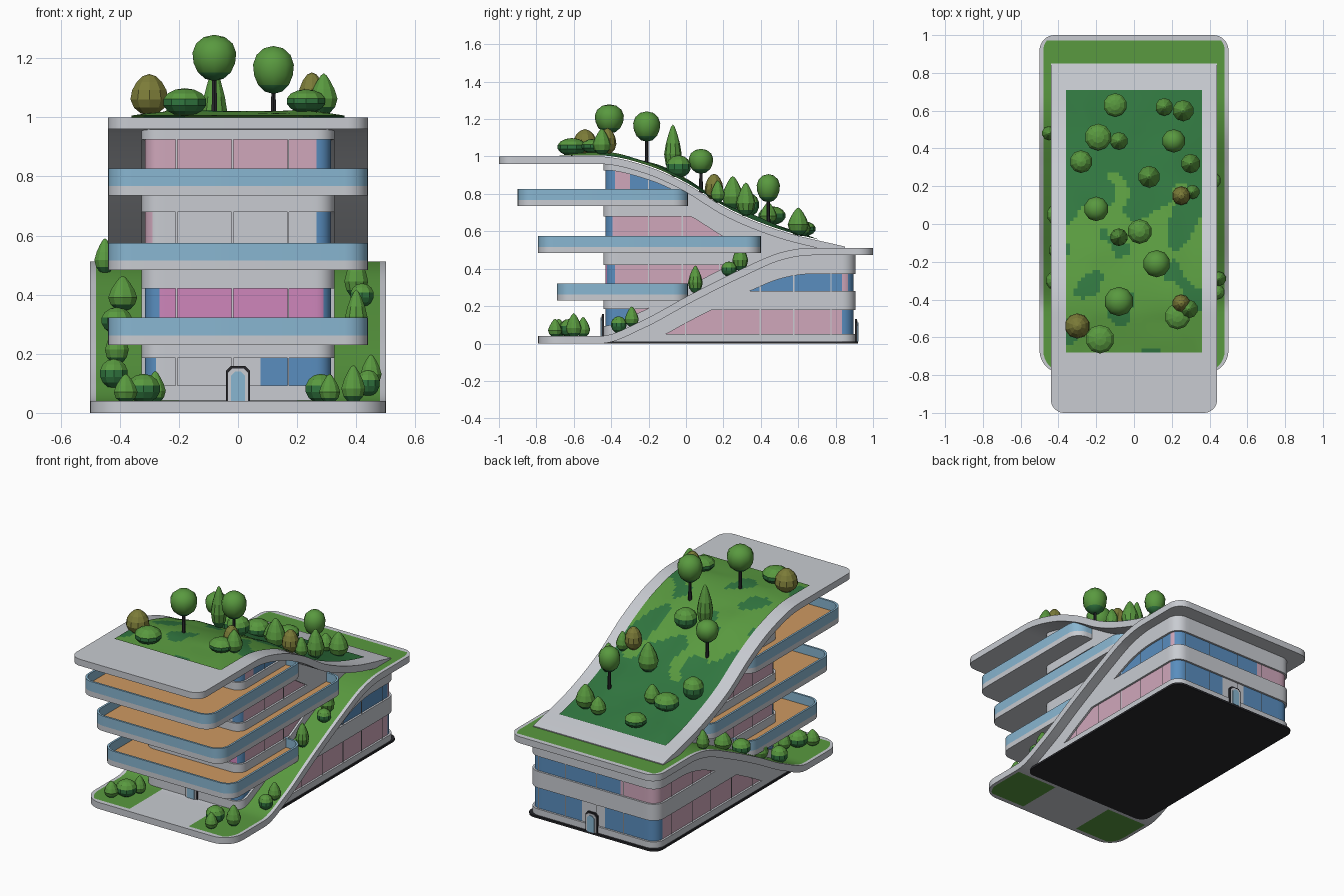
import bpy, bmesh, math
from mathutils import Vector, Matrix, noise

if "Cube" in bpy.data.objects:
    bpy.data.objects.remove(bpy.data.objects["Cube"])

COLOURS = {
    "concrete": (.58, .6, .64), "charcoal": (.02, .02, .024), "window_blue": (.1, .27, .52),
    "rail_blue": (.25, .47, .64), "pink_glass": (.63, .39, .5), "magenta_glass": (.62, .24, .5),
    "timber": (.62, .32, .12), "grass": (.1, .32, .05), "dark_green": (.03, .18, .05),
    "olive": (.2, .2, .04)}
MATS = {}
for key, rgb in COLOURS.items():
    m = bpy.data.materials.new(key)
    m.use_nodes = True
    m.diffuse_color = (*rgb, 1)
    m.node_tree.nodes["Principled BSDF"].inputs["Base Color"].default_value = (*rgb, 1)
    MATS[key] = m


def finish(name, bm, mats, smooth=True, closed=True):
    bmesh.ops.remove_doubles(bm, verts=bm.verts, dist=.00005)
    if closed:
        bmesh.ops.recalc_face_normals(bm, faces=bm.faces)
    me = bpy.data.meshes.new(name)
    bm.to_mesh(me)
    bm.free()
    ob = bpy.data.objects.new(name, me)
    bpy.context.collection.objects.link(ob)
    for k in mats:
        me.materials.append(MATS[k])
    if smooth:
        bpy.ops.object.select_all(action='DESELECT')
        ob.select_set(True)
        bpy.context.view_layer.objects.active = ob
        bpy.ops.object.shade_smooth_by_angle(angle=math.radians(35))


def quad(bm, pts, mat=0):
    f = bm.faces.new([bm.verts.new(p) for p in pts])
    f.material_index = mat


def curve(pts):
    """Smooth height profile through (y, z) points."""
    s = [(b[1] - a[1]) / (b[0] - a[0]) for a, b in zip(pts, pts[1:])]
    t = [s[0]] + [0 if a * b == 0 else (a + b) / 2 for a, b in zip(s, s[1:])] + [s[-1]]

    def f(y):
        y = min(max(y, pts[0][0]), pts[-1][0])
        i = next(i for i in range(len(s)) if y <= pts[i + 1][0])
        h = pts[i + 1][0] - pts[i][0]
        u = (y - pts[i][0]) / h
        return ((2*u**3 - 3*u*u + 1) * pts[i][1] + (u**3 - 2*u*u + u) * h * t[i]
                + (3*u*u - 2*u**3) * pts[i + 1][1] + (u**3 - u*u) * h * t[i + 1])
    return f


roof = curve([(-1, 1), (-.47, 1), (-.2, .945), (0, .855), (.23, .715), (.5, .605), (.85, .518)])
ramp = curve([(-.79, .04), (-.46, .04), (-.25, .115), (.02, .26), (.29, .395), (.5, .485),
              (.68, .512), (1, .512)])


def ribbon(name, f, y0, y1, hw, r0, r1, columns, green):
    """Curved slab with rounded plan corners that follows a height profile."""
    arc = [1 - math.cos(math.radians(a)) for a in range(0, 90, 10)]
    n = round((y1 - y0 - r0 - r1) / .025)
    ys = [y0 + r0 * a for a in arc] + [y1 - r1 * a for a in arc]
    ys += [y0 + r0 + (y1 - y0 - r0 - r1) * i / n for i in range(n + 1)]
    ys = sorted({round(y, 5) for y in ys})
    rows = []
    for y in ys:
        w = hw
        for d, r in ((y - y0, r0), (y1 - y, r1)):
            if d < r:
                w = min(w, hw - r + math.sqrt(max(0, r * r - (r - d) ** 2)))
        slope = (f(y + .005) - f(y - .005)) / .01
        k = .04 / math.hypot(1, slope)
        rows.append([((x, y, f(y)), (x, y + k * slope, f(y) - k)) for x in columns(w)])
    bm = bmesh.new()
    for ya, yb, a, b in zip(ys, ys[1:], rows, rows[1:]):
        for j in range(len(a) - 1):
            for side in (0, 1):
                quad(bm, [a[j][side], a[j+1][side], b[j+1][side], b[j][side]],
                     int(green(j, (ya + yb) / 2, side)))
        for j in (0, -1):
            quad(bm, [a[j][0], b[j][0], b[j][1], a[j][1]])
    for row in (rows[0], rows[-1]):
        for p, q in zip(row, row[1:]):
            quad(bm, [p[0], q[0], q[1], p[1]])
    finish(name, bm, ["concrete", "grass"])


# Sweeping roof and the planted ramp below it
ribbon("roof_slab", roof, -1, .85, .44, .07, 0, lambda w: (-w, w), lambda j, y, s: False)
ribbon("planted_ramp", ramp, -.79, 1, .5, .12, .08,
       lambda w: (-w, .02 - w, -.2, .2, w - .02, w),
       lambda j, y, s: -.765 < y < .975 and (j in (1, 3) or j == 2 and y > -.2)
       and (s == 0 or y < -.48))


# Rolling meadow on the roof, with two greens
def meadow_z(x, y):
    edge = min(1, (.36 - abs(x)) / .15, (y + .68) / .2, (.71 - y) / .2)
    return roof(y) + .006 + max(0, edge) * (.016 + .02 * noise.noise(Vector((x * 5, y * 4, 1))))


bm = bmesh.new()
NX, NY = 36, 70
for i in range(NX):
    for j in range(NY):
        c = [(-.36 + .72 * (i + a) / NX, -.68 + 1.39 * (j + b) / NY)
             for a, b in ((0, 0), (1, 0), (1, 1), (0, 1))]
        x, y = c[0]
        bias = max(-.04, min(.8, 2 * (y + .03)))
        dark = noise.noise(Vector((x * 6, y * 6, 4))) + bias > .15
        quad(bm, [(*p, meadow_z(*p)) for p in c], int(dark))
finish("roof_meadow", bm, ["grass", "dark_green"], closed=False)


def u_path(hw, y_open, y_end, r):
    """U-shaped wall line as (x, y, normal x, normal y)."""
    d = 1 if y_end > y_open else -1
    n = round(abs(y_end - y_open - d * r) / .02)
    half = [(-hw, y_open + (y_end - d * r - y_open) * i / n, -1, 0) for i in range(n)]
    for a in range(0, 91, 15):
        c, s = math.cos(math.radians(a)), math.sin(math.radians(a))
        half.append((r - hw - r * c, y_end - d * r + d * r * s, -c, d * s))
    half += [((r - hw) * (1 - i / 14), y_end, 0, d) for i in range(1, 15)]
    return half + [(-x, y, -nx, ny) for x, y, nx, ny in half[-2::-1]]


def wall(name, path, floors, top, sill, colour):
    """Bands of concrete and recessed glass, trimmed by the slabs above and below."""
    bm = bmesh.new()

    def piece(a, b, za, zb, out, mat):
        if max(za[1] - za[0], zb[1] - zb[0]) < .001:
            return
        ca, cb = [[(p[0] + p[2] * o, p[1] + p[3] * o, z[k]) for o, k in
                   ((out, 0), (out, 1), (-.03, 1), (-.03, 0))] for p, z in ((a, za), (b, zb))]
        for k in range(4):
            quad(bm, [ca[k], ca[k - 1], cb[k - 1], cb[k]], mat)

    for level, (z0, z1, z2, cap) in enumerate(floors):
        def limits(p):
            r = top(p[1]) - .03
            low = min(max(z0, sill(p[1])), z2, r)
            g = max(low, min(z1, top(p[1]) - cap))
            return (min(z0, r), low), (low, g), (g, max(g, min(z2, r)))
        for a, b in zip(path, path[1:]):
            la, lb = limits(a), limits(b)
            mid = [(u + v) / 2 for u, v in zip(a, b)]
            piece(a, b, la[0], lb[0], .012, 0)
            piece(a, b, la[1], lb[1], 0, colour(level, *mid))
            piece(a, b, la[2], lb[2], .012, 0)
            # slim mullion where a straight wall crosses a module line
            s = 1 if abs(a[2]) > .9 else 0
            crossing = math.floor(a[s] / .19 + .01) != math.floor(b[s] / .19 + .01)
            if crossing and max(abs(a[2]), abs(a[3])) > .99:
                t = Vector((-a[3], a[2])) * .003
                left, right = ((a[0] + q * t.x, a[1] + q * t.y, a[2], a[3]) for q in (-1, 1))
                piece(left, right, la[1], la[1], .007, 0)
    finish(name, bm, ["concrete", "window_blue", "pink_glass", "magenta_glass"])


def tower_colour(level, x, y, nx, ny):
    front = ny < -.9
    if level == 1:
        return (1 if x > .07 or x < -.28 else 0) if front else 1 if y < -.3 else 2
    if level == 2:
        return (1 if x < -.265 else 3) if front else 1 if y < -.385 else 2
    if level == 3:
        return (0 if x < .26 else 1) if front else 1 if x > 0 and y < -.39 else 2
    return (2 if x < .26 else 1) if front else 1 if x > 0 and not -.38 < y < -.3 else 2


def podium_colour(level, x, y, nx, ny):
    if ny > .5:
        return 0 if level == 1 and abs(x) < .08 else 2 if level == 2 and x < -.18 else 1
    if level == 1:
        return 1 if y > .84 else 2
    return 1 if x > 0 and y < .83 else 2


wall("upper_walls", u_path(.315, .84, -.43, .05),
     [(.02, .02, .09, .1), (.09, .185, .32, .16), (.32, .42, .57, .16),
      (.57, .68, .82, .16), (.82, .925, .98, .07)],
     roof, lambda y: ramp(y) + .05, tower_colour)
wall("podium_walls", u_path(.425, -.42, .895, .06),
     [(.01, .01, .05, .1), (.05, .18, .28, .14), (.28, .405, .49, .14)],
     ramp, lambda y: -1, podium_colour)


def rounded(x, y0, y1, r):
    pts = []
    for cx, cy, a0 in ((x-r, y1-r, 0), (r-x, y1-r, 90), (r-x, y0+r, 180), (x-r, y0+r, 270)):
        for a in range(a0, a0 + 91, 15):
            pts.append((cx + r * math.cos(math.radians(a)), cy + r * math.sin(math.radians(a))))
    return pts


def prism(name, outline, z0, z1, mat, inner=None):
    """Extruded outline; with an inner outline it becomes a ring."""
    bm = bmesh.new()
    for i in range(len(outline)):
        for loop in [outline] + ([inner] if inner else []):
            quad(bm, [(*loop[i - 1], z0), (*loop[i], z0), (*loop[i], z1), (*loop[i - 1], z1)])
        if inner:
            for z in (z0, z1):
                quad(bm, [(*p, z) for p in (outline[i - 1], outline[i], inner[i], inner[i - 1])])
    if not inner:
        for z in (z0, z1):
            quad(bm, [(*p, z) for p in outline])
    finish(name, bm, [mat])


# Base plate and the three balconies
prism("base_plate", rounded(.445, -.45, .92, .06), 0, .012, "charcoal")
for i, (y0, y1, z) in enumerate(((-.69, .01, .23), (-.79, .4, .483), (-.9, .01, .735)), 1):
    prism(f"balcony_slab_{i}", rounded(.44, y0, y1, .08), z, z + .032, "concrete")
    prism(f"balcony_floor_{i}", rounded(.425, y0 + .015, y1 - .015, .07), z + .032, z + .038, "timber")
    prism(f"balcony_rail_{i}", rounded(.44, y0, y1, .08), z + .032, z + .092, "rail_blue",
          rounded(.428, y0 + .012, y1 - .012, .07))

# Doors: dark frame with clipped corners, inner surround and a pale leaf
for name, y, out, z in (("front_door", -.438, -1, .04), ("back_door", .903, 1, .012)):
    for part, w, h, d, mat in (("frame", .04, .118, .012, "charcoal"),
                               ("surround", .034, .11, .015, "concrete"),
                               ("leaf", .024, .1, .019, "rail_blue")):
        bm = bmesh.new()
        arch = ((w, 0), (w, h - .015), (w - .015, h), (.015 - w, h), (-w, h - .015), (-w, 0))
        face = bm.faces.new([bm.verts.new((x, y, z + k)) for x, k in arch])
        ext = bmesh.ops.extrude_face_region(bm, geom=[face])
        bmesh.ops.translate(bm, vec=(0, out * d, 0),
                            verts=[v for v in ext["geom"] if isinstance(v, bmesh.types.BMVert)])
        finish(f"{name}_{part}", bm, [mat], smooth=False)


def plant(name, ground, kind, x, y, r, h):
    """Low-poly plant of radius r and height h, rooted on the ground function."""
    bm = bmesh.new()
    bmesh.ops.create_uvsphere(bm, u_segments=10, v_segments=7, radius=1)
    trunk = h * .42 if kind == "tree" else 0
    shade = {"tree": -.45, "cone": -.45, "bush": .35, "olive": -2}[kind]
    for f in bm.faces:
        f.material_index = int(f.calc_center_median().z < shade)
    taper = {"tree": .12, "cone": -.45, "bush": 0, "olive": -.2}[kind]
    for v in bm.verts:
        k = r * (1 + taper * max(0, v.co.z + .3))
        v.co = (v.co.x * k, v.co.y * k, trunk + (h - trunk) * (v.co.z + 1) / 2)
    if trunk:
        crown = set(bm.faces)
        bmesh.ops.create_cone(bm, cap_ends=True, segments=6, radius1=.011, radius2=.008, depth=trunk + .03,
                              matrix=Matrix.Translation((0, 0, trunk / 2 + .01)))
        for f in set(bm.faces) - crown:
            f.material_index = 2
    bmesh.ops.translate(bm, verts=bm.verts, vec=(x, y, ground(x, y) - .008))
    finish(name, bm, ["olive" if kind == "olive" else "grass", "dark_green", "charcoal"], kind == "tree")


# Plants by kind: x, y, radius, height
ROOF_PLANTS = {
    "tree": [(-.08, -.41, .075, .27), (.12, -.21, .07, .28), (-.2, .08, .063, .23), (.21, .44, .06, .26)],
    "cone": [(-.08, -.07, .05, .26), (.29, -.45, .052, .14), (.08, .25, .062, .18), (.31, .17, .04, .12),
             (.3, .32, .055, .18), (-.08, .44, .05, .12), (.16, .62, .05, .11), (.26, .6, .06, .15)],
    "bush": [(.03, -.04, .067, .12), (-.18, -.61, .078, .095), (.23, -.49, .07, .08),
             (-.28, .33, .062, .13), (-.19, .46, .073, .1), (-.1, .63, .064, .08)],
    "olive": [(-.3, -.54, .07, .14), (.25, -.42, .05, .14), (.25, .15, .052, .14)]}
RAMP_PLANTS = {
    "cone": [(.39, -.6, .045, .13), (.31, -.7, .04, .1), (.45, -.29, .04, .11), (.4, .05, .042, .15),
             (.4, .29, .045, .15), (-.38, -.68, .045, .1), (-.28, -.55, .04, .11),
             (-.41, -.14, .045, .13), (-.39, .2, .055, .12), (-.45, .48, .04, .12)],
    "bush": [(.28, -.62, .055, .1), (.44, -.36, .042, .09), (.42, .23, .042, .08),
             (-.32, -.62, .06, .1), (-.42, -.3, .05, .1), (-.41, .05, .055, .09)]}
for place, plants, ground in (("roof", ROOF_PLANTS, meadow_z), ("ramp", RAMP_PLANTS, lambda x, y: ramp(y))):
    for kind, spots in plants.items():
        for i, spot in enumerate(spots, 1):
            plant(f"{place}_{kind}_{i}", ground, kind, *spot)
